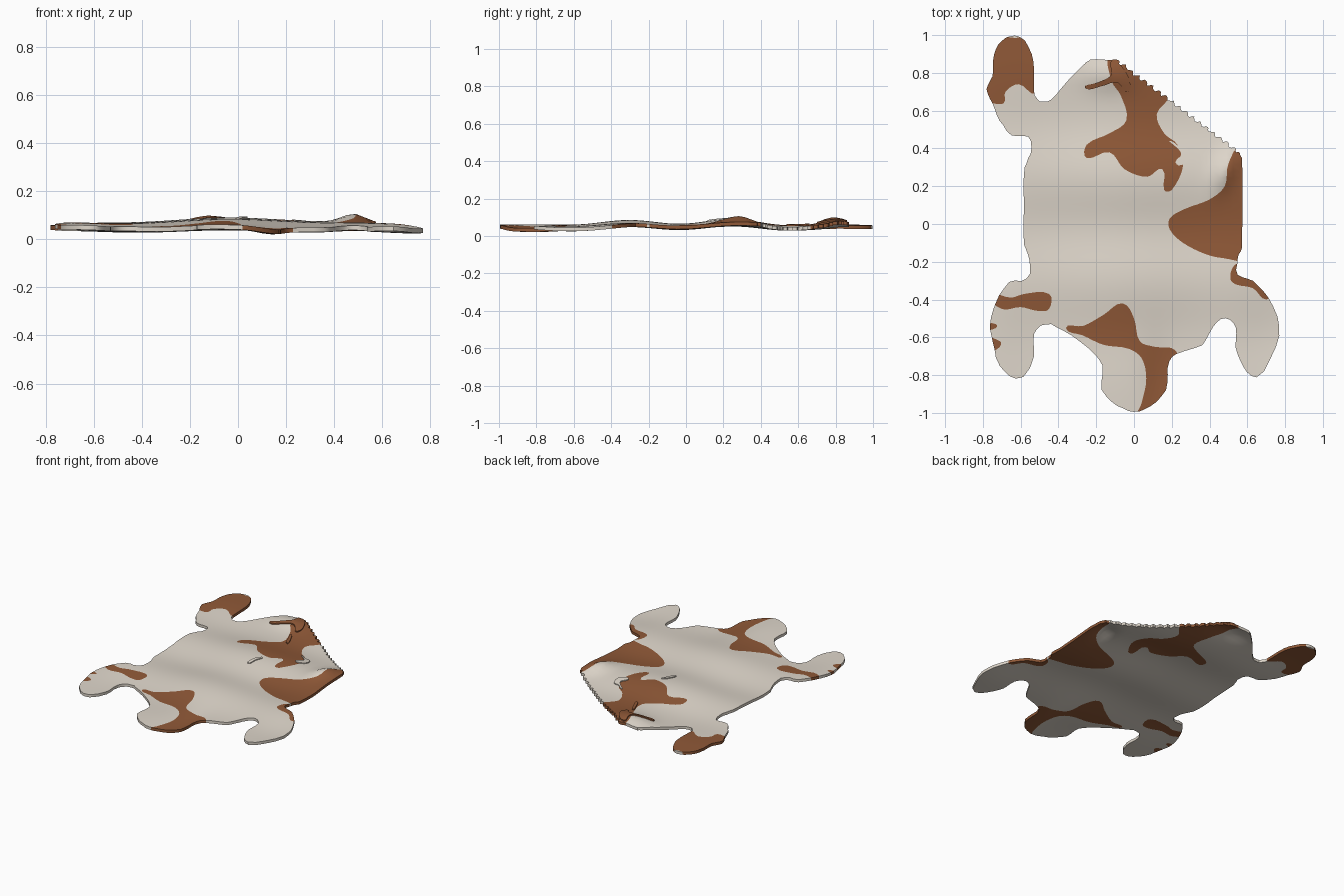
import bpy, bmesh, math, random
from mathutils import Vector
from mathutils.geometry import delaunay_2d_cdt

random.seed(4)
if "Cube" in bpy.data.objects:
    bpy.data.objects.remove(bpy.data.objects["Cube"], do_unlink=True)


def make_material(name, color):
    material = bpy.data.materials.new(name)
    material.diffuse_color = color
    material.use_nodes = True
    material.node_tree.nodes["Principled BSDF"].inputs["Base Color"].default_value = color
    return material


materials = [make_material("cream hide", (0.74, 0.68, 0.6, 1)),
             make_material("brown hide", (0.28, 0.1, 0.039, 1))]


def smooth_loop(points, steps=4):
    """Closed smooth curve through points given in hundredths of a unit."""
    pts = [Vector(p) / 100 for p in points]
    loop = []
    for i in range(len(pts)):
        a, b, c, d = (pts[(i + k) % len(pts)] for k in (-1, 0, 1, 2))
        reach = (c - b).length
        # limit the tangents so that long straight sides do not overshoot
        tan_b = (c - a).normalized() * reach
        tan_c = (d - b).normalized() * reach
        for s in range(steps):
            t = s / steps
            loop.append(b * (2*t**3 - 3*t*t + 1) + tan_b * (t**3 - 2*t*t + t)
                        + c * (3*t*t - 2*t**3) + tan_c * (t**3 - t*t))
    return loop


def inside(p, loop):
    hit = False
    for a, b in zip(loop, loop[1:] + loop[:1]):
        if (a.y > p.y) != (b.y > p.y):
            if p.x < a.x + (p.y - a.y) * (b.x - a.x) / (b.y - a.y):
                hit = not hit
    return hit


def bump(x, y, cx, cy, rx, ry):
    return math.exp(-((x - cx) / rx) ** 2 - ((y - cy) / ry) ** 2)


def height(x, y):
    """Gentle waves of the hide lying on the floor."""
    z = 0.054 + 0.022 * bump(x, y, 0, 0, 0.55, 0.6)
    z += 0.015 * math.cos(10.5 * (y - 0.26)) * bump(x, y, 0, 0.1, 0.9, 0.75)
    z += 0.004 * math.sin(9 * x + 2)
    z += 0.034 * bump(x - 0.3 * (y - 0.28), y, 0.48, 0.28, 0.06, 0.1)  # fold at the flank
    z += 0.026 * bump(x, y, -0.14, 0.79, 0.14, 0.08)    # lifted rear edge
    z -= 0.012 * bump(x, y, 0.7, -0.6, 0.15, 0.25)      # flat front paw
    z += 0.006 * bump(x, y, -0.72, -0.5, 0.15, 0.25)    # raised front paw
    z -= 0.018 * bump(x, y, 0.14, -0.83, 0.09, 0.2)     # drooping head side
    return z


def sheet(name, outline, patches, base, thickness, lift=0.0, step=0.035):
    """Thin wavy sheet cut along its outline and along its colour patches."""
    verts, edges = [], []
    for loop in [outline] + patches:
        start, n = len(verts), len(loop)
        verts += loop
        edges += [(start + i, start + (i + 1) % n) for i in range(n)]
    count = int(1 / step)
    for i in range(-count, count + 1):
        for j in range(-count, count + 1):
            p = Vector((i * step, j * step))
            if inside(p, outline):
                verts.append(p)
    points, _, tris, *_ = delaunay_2d_cdt(verts, edges, [], 0, 0.0005)
    bm = bmesh.new()
    top = [bm.verts.new((p.x, p.y, height(p.x, p.y) + lift)) for p in points]
    under = [bm.verts.new(v.co - Vector((0, 0, thickness))) for v in top]
    sides = {}
    for tri in tris:
        center = sum((points[i] for i in tri), Vector((0, 0))) / len(tri)
        if inside(center, outline):
            marked = any(inside(center, patch) for patch in patches)
            color = 1 - base if marked else base
            bm.faces.new([top[i] for i in tri]).material_index = color
            bm.faces.new([under[i] for i in reversed(tri)]).material_index = color
            for i, a in enumerate(tri):
                sides[a, tri[(i + 1) % len(tri)]] = color
    # rim along every side that has no neighbour
    for (a, b), color in sides.items():
        if (b, a) not in sides:
            rim = bm.faces.new((top[b], top[a], under[a], under[b]))
            rim.material_index = color
    loose = [v for v in bm.verts if not v.link_faces]
    bmesh.ops.delete(bm, geom=loose, context='VERTS')
    mesh = bpy.data.meshes.new(name)
    bm.to_mesh(mesh)
    bm.free()
    for material in materials:
        mesh.materials.append(material)
    obj = bpy.data.objects.new(name, mesh)
    bpy.context.collection.objects.link(obj)
    bpy.ops.object.select_all(action='DESELECT')
    obj.select_set(True)
    bpy.context.view_layer.objects.active = obj
    bpy.ops.object.shade_smooth_by_angle(angle=math.radians(40))


# Outline, clockwise from the hind paw
hind_leg = [(-63, 100), (-58, 97), (-53, 86), (-53, 70), (-50, 65), (-44, 66)]
rump = [(-36, 75), (-26, 85), (-23, 87), (-13, 87)]
# saw-toothed rear edge, cut on a slant
cut_edge = []
for i in range(37):
    t = i / 36
    tooth = 1.2 * (i % 2)
    cut_edge.append((-11 + 65 * t + tooth, 87 - 49 * t + tooth))
left_flank = [(56, 38), (57, 33), (57.3, 10), (57, -13), (55, -18), (55, -27)]
left_paw = [(63, -30), (71, -39), (77, -54), (73, -70), (65, -81), (58, -76),
            (54, -65), (54, -55), (48, -50), (42, -54)]
head = [(36, -64), (22, -69), (18, -76), (17, -88), (8, -97), (0, -99.5),
        (-9, -96), (-17, -88), (-17, -75), (-24, -66), (-38, -56)]
right_paw = [(-47, -53), (-53, -58), (-53, -70), (-57, -79), (-63, -82), (-71, -75),
             (-75, -62), (-76, -53), (-73, -42), (-66, -31), (-57, -29)]
right_flank = [(-55, -20), (-58, -11), (-58, 10), (-58, 30), (-55, 37), (-56, 46)]
hind_side = [(-65, 47), (-71, 55), (-75, 64), (-78, 71), (-75, 78), (-74, 90), (-70, 97)]
outline = smooth_loop(hind_leg + rump + cut_edge + left_flank + left_paw
                      + head + right_paw + right_flank + hind_side, 3)
for p in outline:       # ragged fur edge
    p += Vector((random.uniform(-1, 1), random.uniform(-1, 1))) * 0.003

# Brown patches, running past the outline where they reach it
hind_patch = [(-84, 66), (-75, 64), (-69, 64), (-68, 70), (-61, 74), (-52, 69),
              (-46, 80), (-50, 98), (-63, 98.5), (-84, 98)]
rump_patch = [(-12, 90), (5, 80), (18, 68), (12, 58), (16, 48), (23, 42), (26, 31),
              (20, 18), (16, 18), (15, 29), (7, 25), (-5, 29), (-13, 38), (-25, 35),
              (-25, 42), (-13, 48), (-4, 55), (-7, 68), (-12, 76)]
flank_patch = [(56, 40), (50, 32), (48, 20), (40, 13), (27, 8), (19, 3), (19, -3),
               (26, -10), (38, -16), (47, -18), (60, -18), (66, 10)]
shoulder_patch = [(51, -29), (53, -22), (58, -21), (64, -26), (74, -34), (70, -40),
                  (63, -34), (54, -32)]
leg_patch = [(-76, -38), (-65, -39), (-58, -37), (-45, -37), (-45, -45), (-51, -46),
             (-60, -44), (-70, -45)]
paw_spot = [(-78, -61), (-71, -62), (-71, -65), (-76, -67)]
small_spot = [(-79, -53), (-73, -53), (-73, -55), (-79, -56)]
head_patch = [(-6, -42), (0, -50), (3, -62), (11, -65), (22, -67), (25, -82), (18, -98),
              (2, -102), (4, -95), (6.5, -82), (4, -71), (-3, -66), (-16, -64),
              (-27, -59), (-36, -55), (-27, -54), (-16, -48)]
patches = [smooth_loop(p) for p in (hind_patch, rump_patch, flank_patch, shoulder_patch,
                                    leg_patch, paw_spot, small_spot, head_patch)]
sheet("hide", outline, patches, 0, 0.019)

# Small folds lying on top of the hide: outline, colour, lift
folds = {
    "rear_fold": ([(-26, 72), (-19, 75), (-12, 79), (-12, 86), (-4, 80), (-3, 70),
                   (-9, 75), (-17, 73)], 1, 0.008),
    "rear_crease": ([(-5, 66), (-2, 62), (1, 54), (-1, 55), (-4, 62)], 1, 0.006),
    "flank_fold": ([(19, 44), (24, 41), (28, 40), (29, 34), (24, 31), (22, 33),
                    (25, 37), (22, 41)], 0, 0.006),
    "back_wrinkle": ([(-1, 12), (0, 18), (3, 22), (4, 21), (2, 17), (1, 12)], 0, 0.006),
}
for name, (points, color, lift) in folds.items():
    sheet(name, smooth_loop(points), [], color, 0.009, lift)
